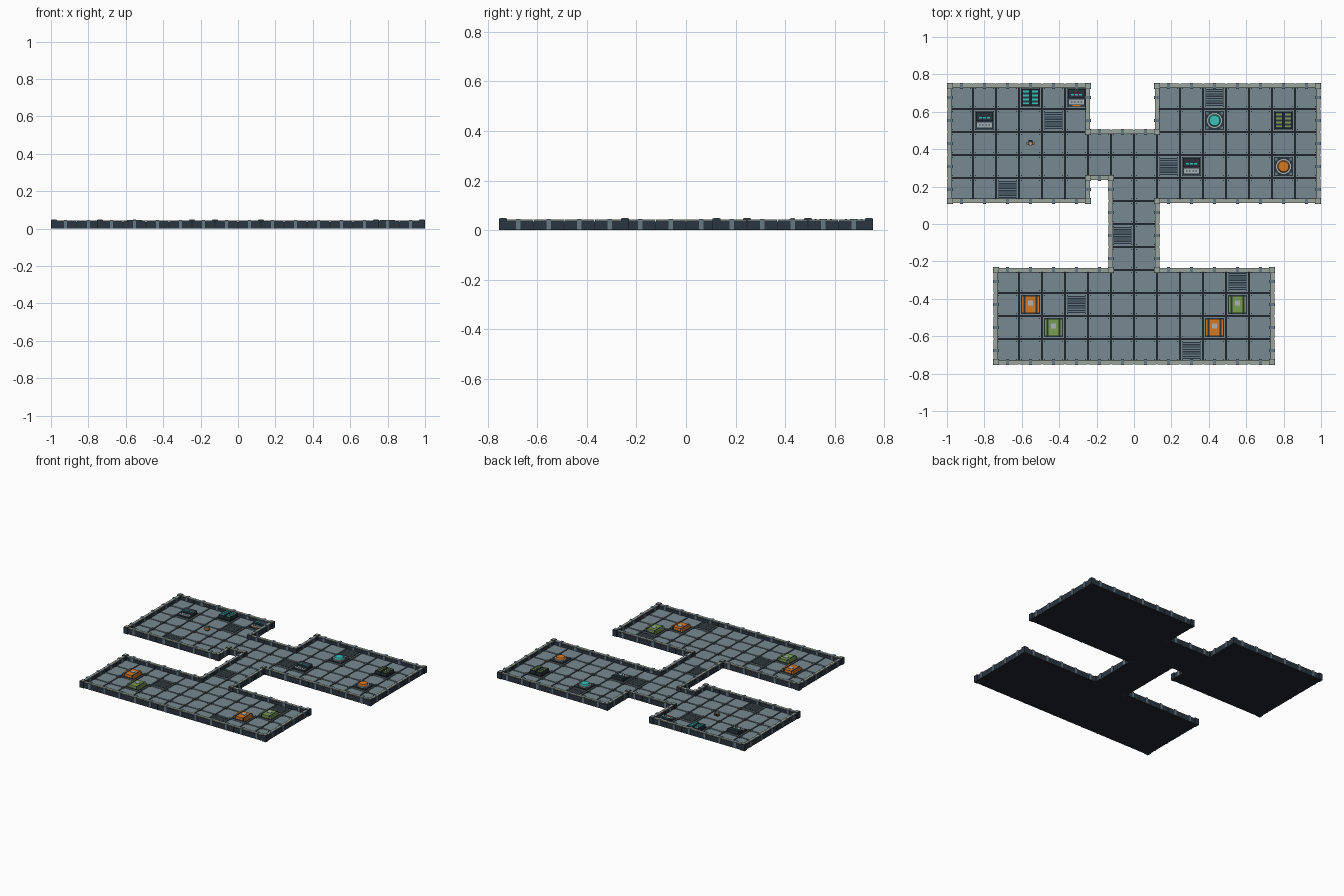
import bpy, bmesh, math
from mathutils import Matrix, Vector

if "Cube" in bpy.data.objects:
    bpy.data.objects.remove(bpy.data.objects["Cube"], do_unlink=True)

U = 0.123           # tile size
FLOOR = 0.016       # walking surface height


def lin(c):
    return c / 12.92 if c <= 0.04045 else ((c + 0.055) / 1.055) ** 2.4


PALETTE = {
    "underside dark": "1f262d", "wall dark": "2b3640", "floor grey": "778a91",
    "cap pale grey": "9ba59d", "steel": "667983", "orange": "d67a24",
    "green": "7b9c53", "teal": "38c2b8", "panel grey": "a9b4b8",
}
MATS = {}
for name, code in PALETTE.items():
    m = bpy.data.materials.new(name)
    rgba = [lin(v / 255) for v in bytes.fromhex(code)] + [1]
    m.use_nodes = True
    m.diffuse_color = rgba
    bsdf = next(n for n in m.node_tree.nodes if n.type == "BSDF_PRINCIPLED")
    bsdf.inputs["Base Color"].default_value = rgba
    MATS[name] = m


class Part:
    """Collects primitives into one named object."""

    def __init__(self, name, x=0, y=0):
        self.name, self.x, self.y = name, x, y
        self.bm, self.mats = bmesh.new(), []

    def paint(self, verts, mat):
        if mat not in self.mats:
            self.mats.append(mat)
        for f in {f for v in verts for f in v.link_faces}:
            f.material_index = self.mats.index(mat)

    def box(self, mat, x, y, z0, z1, w, d, slope=0):
        mtx = Matrix.Translation((x, y, (z0 + z1) / 2)) @ Matrix.Diagonal((w, d, z1 - z0, 1))
        verts = bmesh.ops.create_cube(self.bm, size=1, matrix=mtx)["verts"]
        for v in verts:     # lower the front top edge for sloped panels
            if v.co.z > z0 + 1e-6 and v.co.y < y:
                v.co.z -= slope
        self.paint(verts, mat)

    def disc(self, mat, x, y, z0, z1, r, sides, top=1):
        mtx = Matrix.Translation((x, y, (z0 + z1) / 2)) @ Matrix.Rotation(math.pi / sides, 4, "Z")
        verts = bmesh.ops.create_cone(self.bm, cap_ends=True, segments=sides, radius1=r,
                                      radius2=r * top, depth=z1 - z0, matrix=mtx)["verts"]
        self.paint(verts, mat)

    def finish(self):
        me = bpy.data.meshes.new(self.name)
        self.bm.to_mesh(me)
        self.bm.free()
        for n in self.mats:
            me.materials.append(MATS[n])
        ob = bpy.data.objects.new(self.name, me)
        ob.location = (self.x, self.y, 0)
        bpy.context.collection.objects.link(ob)


# Room plan: column and row ranges on the tile grid
ROOMS = [(-8, -2, 1, 6), (1, 8, 1, 6), (-2, 1, 2, 4), (-1, 1, -2, 2), (-6, 6, -6, -2)]
cells = sorted({(i, j) for a, b, c, d in ROOMS for i in range(a, b) for j in range(c, d)})
VENTS = {(-4, 4), (-6, 1), (3, 5), (1, 2), (-1, -1), (-3, -4), (4, -3), (2, -6)}

# Base slab
slab = Part("base_slab")
for a, b, c, d in ROOMS:
    slab.box("underside dark", (a + b) / 2 * U, (c + d) / 2 * U, 0, 0.011, (b - a) * U, (d - c) * U)
slab.finish()

# Floor tiles with corner rivets, and slatted vents
tiles, rivets, vents = Part("floor_tiles"), Part("floor_rivets"), Part("floor_vents")
for i, j in cells:
    x, y = (i + 0.5) * U, (j + 0.5) * U
    tiles.box("floor grey", x, y, 0.01, FLOOR, U - 0.009, U - 0.009)
    for sx in (-1, 1):
        for sy in (-1, 1):
            rivets.box("wall dark", x + sx * 0.048, y + sy * 0.048, FLOOR, FLOOR + 0.001, 0.006, 0.006)
    if (i, j) in VENTS:
        vents.box("wall dark", x, y, FLOOR, FLOOR + 0.002, 0.096, 0.092)
        for k in range(7):
            vents.box("steel", x, y + (k - 3) * 0.0125, FLOOR, FLOOR + 0.005, 0.09, 0.006)
for p in (tiles, rivets, vents):
    p.finish()

# Walls, caps and ribs along every open tile edge
walls, caps, ribs = Part("walls"), Part("wall_caps"), Part("wall_ribs")
ends = {}
for i, j in cells:
    for dx, dy in ((1, 0), (-1, 0), (0, 1), (0, -1)):
        if (i + dx, j + dy) in cells:
            continue
        x, y = (i + 0.5 + dx / 2) * U, (j + 0.5 + dy / 2) * U

        def across(thick, length):
            return (thick, length) if dx else (length, thick)

        walls.box("wall dark", x, y, 0.003, 0.040, *across(0.024, U - 0.003))
        walls.box("underside dark", x, y, 0, 0.036, *across(0.022, U))
        caps.box("cap pale grey", x, y, 0.040, 0.044, *across(0.019, U - 0.002))
        ribs.box("steel", x, y, 0.002, 0.046, *across(0.031, 0.017))
        for s in (-0.5, 0.5):
            key = (round(i + 0.5 + dx / 2 + s * abs(dy)), round(j + 0.5 + dy / 2 + s * abs(dx)))
            ends.setdefault(key, set()).add(bool(dx))
for p in (walls, caps, ribs):
    p.finish()

# Posts where the walls turn
posts = Part("corner_posts")
for (i, j), kinds in ends.items():
    if len(kinds) == 2:
        posts.box("wall dark", i * U, j * U, 0, 0.047, 0.032, 0.032)
        posts.box("cap pale grey", i * U, j * U, 0.047, 0.050, 0.025, 0.025)
posts.finish()


def at(name, i, j):
    return Part(name, (i + 0.5) * U, (j + 0.5) * U)


def console(name, i, j, stool=False):
    p = at(name, i, j)
    p.box("wall dark", 0, 0, FLOOR, 0.026, 0.098, 0.096)
    p.box("wall dark", 0, 0.022, 0.026, 0.044, 0.092, 0.048, slope=0.008)
    for k, w in ((-1, 0.016), (0, 0.014), (1, 0.016)):
        p.box("teal", k * 0.021, 0.014, 0.034, 0.042, w, 0.007)
    p.box("panel grey", 0, -0.024, 0.026, 0.031, 0.078, 0.026, slope=0.002)
    for k in range(4):
        p.box("wall dark", (k - 1.5) * 0.017, -0.024, 0.029, 0.032, 0.008, 0.007)
    if stool:
        p.box("orange", 0, -0.043, 0.026, 0.030, 0.045, 0.008)
    p.finish()


def rack(name, i, j, mat):
    p = at(name, i, j)
    p.box("underside dark", 0, 0, FLOOR, 0.024, 0.102, 0.098)
    for s in (-1, 1):
        p.box("wall dark", s * 0.024, 0, 0.024, 0.044, 0.042, 0.09)
        for k in range(4):
            p.box(mat, s * 0.024, (k - 1.5) * 0.021, 0.044, 0.046, 0.032, 0.009)
    p.finish()


def reactor(name, i, j, mat):
    p = at(name, i, j)
    p.box("wall dark", 0, 0, FLOOR, 0.024, 0.1, 0.1)
    for sx in (-1, 1):
        for sy in (-1, 1):
            p.box("steel", sx * 0.039, sy * 0.039, 0.024, 0.032, 0.014, 0.014)
    p.disc("panel grey", 0, 0, 0.024, 0.032, 0.041, 12)
    p.disc(mat, 0, 0, 0.032, 0.043, 0.033, 12, top=0.85)
    p.finish()


def crate(name, i, j, mat):
    p = at(name, i, j)
    p.box("wall dark", 0, 0, FLOOR, 0.020, 0.1, 0.1)
    p.box(mat, 0, 0, 0.020, 0.040, 0.094, 0.092)
    for s in (-1, 1):
        p.box("wall dark", s * 0.032, 0, 0.020, 0.042, 0.009, 0.095)
    p.box("panel grey", 0, 0.008, 0.040, 0.043, 0.028, 0.026)
    p.finish()


console("console_west", -7, 4)
console("console_north", -3, 5, stool=True)
console("console_east", 2, 2)
rack("teal_rack", -5, 5, "teal")
rack("green_rack", 6, 4, "green")
reactor("teal_reactor", 3, 4, "teal")
reactor("orange_reactor", 6, 2, "orange")
crate("orange_crate_left", -5, -4, "orange")
crate("green_crate_left", -4, -5, "green")
crate("green_crate_right", 4, -4, "green")
crate("orange_crate_right", 3, -5, "orange")

# Small crew figure
crew = at("crew_figure", -5, 3)
for s in (-1, 1):
    crew.box("wall dark", s * 0.006, 0, FLOOR, 0.024, 0.008, 0.012)
    crew.box("orange", s * 0.017, 0, 0.025, 0.036, 0.007, 0.012)
crew.box("orange", 0, 0, 0.024, 0.037, 0.028, 0.018)
crew.box("wall dark", 0, 0.014, 0.026, 0.038, 0.020, 0.010)
crew.disc("panel grey", 0, 0, 0.037, 0.049, 0.012, 8, top=0.7)
crew.box("teal", 0, -0.010, 0.040, 0.045, 0.012, 0.004)
crew.finish()
